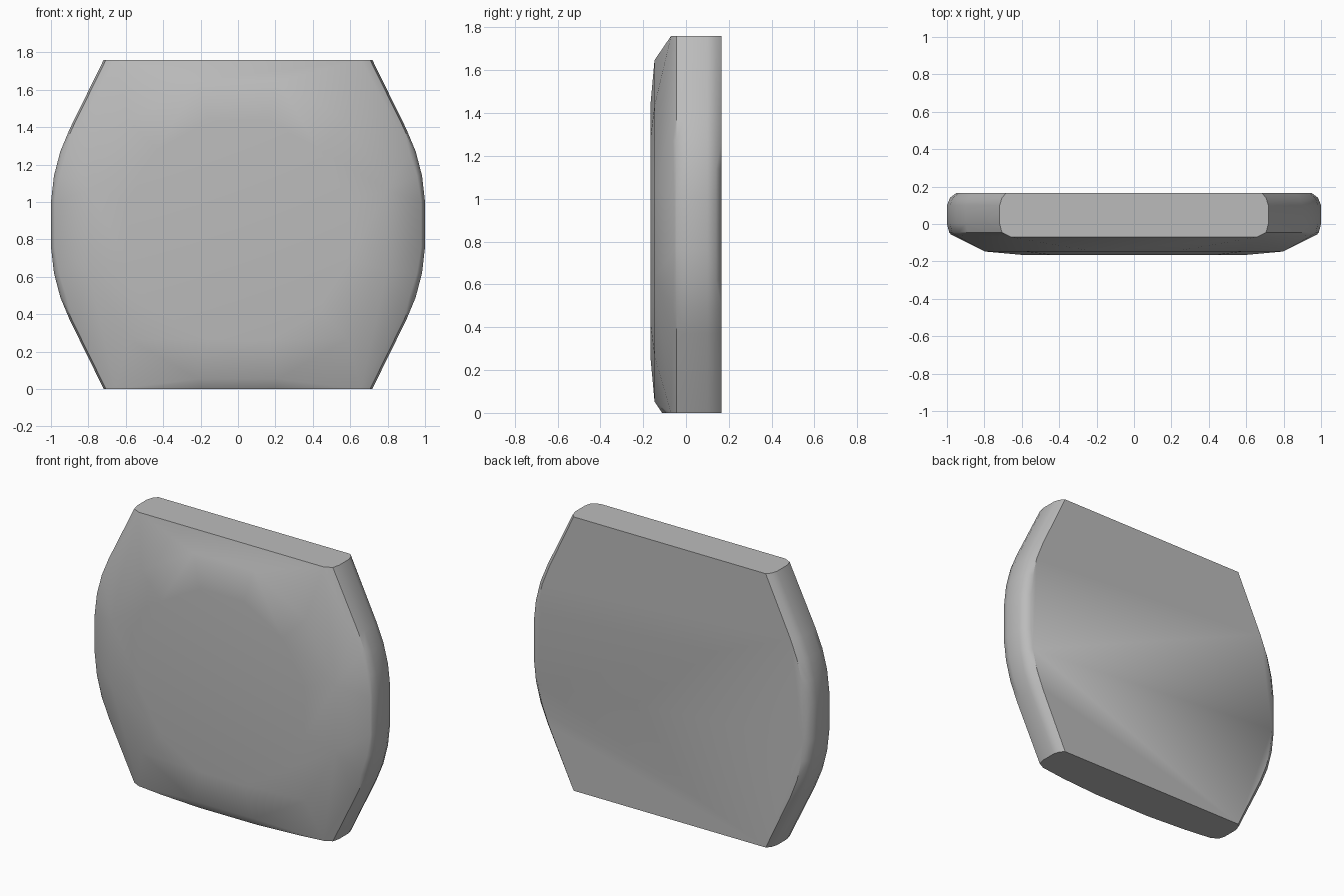
import bpy, bmesh, math

cube = bpy.data.objects.get("Cube")
if cube:
    bpy.data.objects.remove(cube)

# One plain grey finish
grey = bpy.data.materials.new("plain grey")
grey.use_nodes = True
color = (0.5, 0.5, 0.5, 1)
grey.diffuse_color = color
grey.node_tree.nodes["Principled BSDF"].inputs["Base Color"].default_value = color

HEIGHT = 1.76
points = []

# Rounded flanks: half width by height, mirrored about mid height
flank = [(0, 0.718), (0.37, 0.9), (0.49, 0.95), (0.62, 0.984), (0.76, 1.0)]
for z, x in flank:
    t = z / 0.76
    # Cross-section of the side wall: inset from the widest line, and depth
    wall = [(0, 0.0), (0, 0.1), (0.012 + 0.004 * t, 0.14),
            (0.035 + 0.015 * t, 0.166), (0.012, -0.045),
            (0.06 - 0.04 * t, -0.07 + 0.015 * t)]
    for side in (-1, 1):
        for level in (z, HEIGHT - z):
            points += [(side * (x - inset), y, level) for inset, y in wall]

# Domed front: two twelve-sided rings
for radius, y in ((0.825, -0.147), (0.61, -0.166)):
    for i in range(12):
        a = math.radians(15 + 30 * i)
        points.append((radius * math.cos(a), y, 0.85 + radius * math.sin(a)))

# Bowed front edge of the flat base
for side in (-1, 1):
    points += [(side * 0.2, -0.112, 0), (side * 0.48, -0.092, 0)]

# Wrap the outline points in one convex skin
bm = bmesh.new()
for p in points:
    bm.verts.new(p)
hull = bmesh.ops.convex_hull(bm, input=bm.verts[:])
loose = {v for v in hull["geom_interior"] + hull["geom_unused"]
         if isinstance(v, bmesh.types.BMVert) and not v.link_faces}
bmesh.ops.delete(bm, geom=list(loose), context='VERTS')
bmesh.ops.dissolve_limit(bm, angle_limit=math.radians(1),
                         verts=bm.verts[:], edges=bm.edges[:])
bmesh.ops.recalc_face_normals(bm, faces=bm.faces[:])

mesh = bpy.data.meshes.new("rounded_panel")
bm.to_mesh(mesh)
bm.free()
mesh.materials.append(grey)
panel = bpy.data.objects.new("rounded_panel", mesh)
bpy.context.collection.objects.link(panel)

# Smooth shading with crisp rims
bpy.ops.object.select_all(action='DESELECT')
panel.select_set(True)
bpy.context.view_layer.objects.active = panel
bpy.ops.object.shade_smooth_by_angle(angle=math.radians(38))
